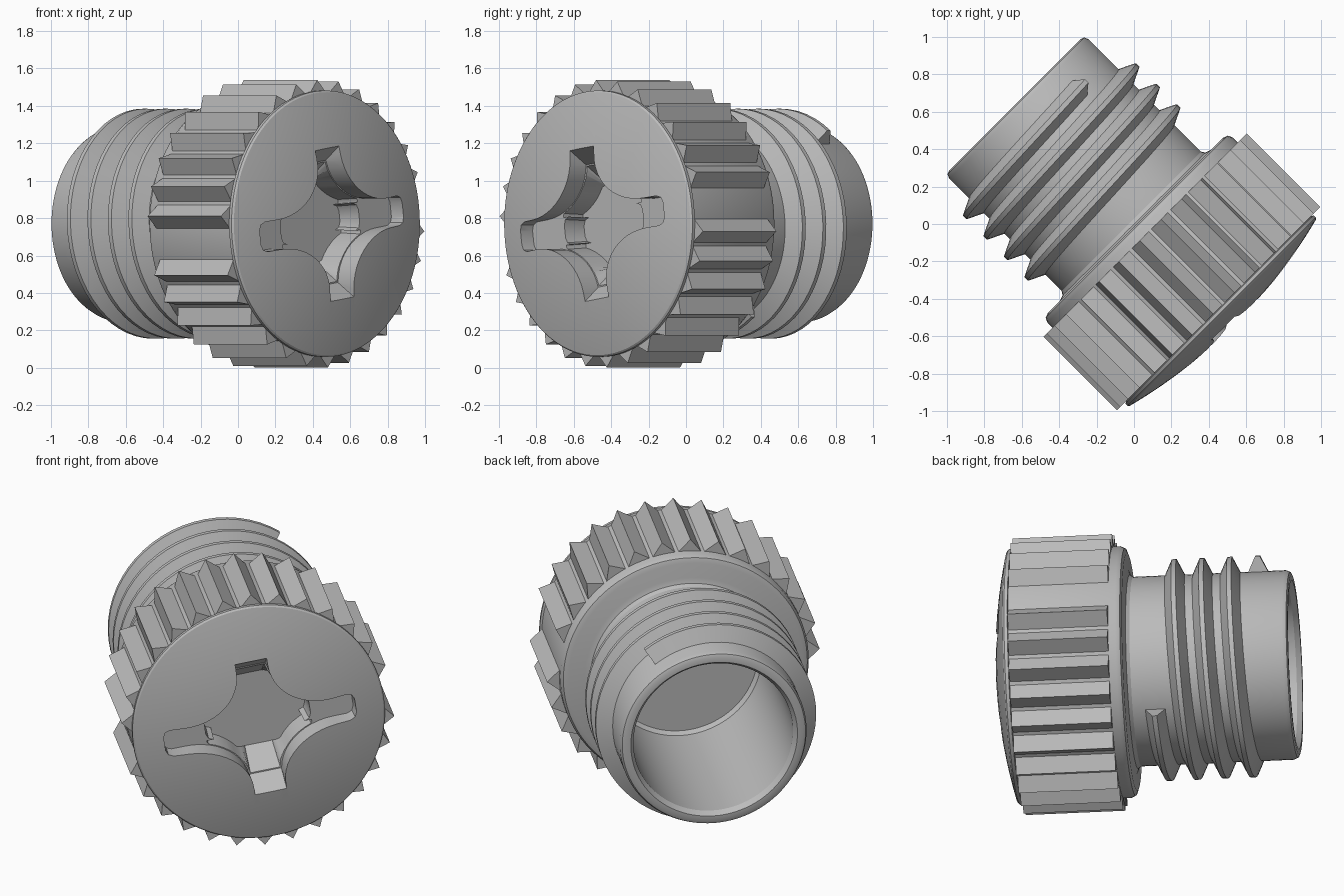
import bpy, bmesh, math
from mathutils import Matrix

if "Cube" in bpy.data.objects:
    bpy.data.objects.remove(bpy.data.objects["Cube"])

# Local frame: x = sideways, y = up, z = screw axis pointing out of the head
S = math.sqrt(0.5)
PLACE = Matrix(((S, 0, S, 0), (S, 0, -S, 0), (0, 1, 0, 0.77), (0, 0, 0, 1)))

grey = bpy.data.materials.new("plain grey")
grey.diffuse_color = (0.5, 0.5, 0.5, 1)
grey.use_nodes = True
grey.node_tree.nodes["Principled BSDF"].inputs["Base Color"].default_value = grey.diffuse_color


def make(name, bm):
    bmesh.ops.remove_doubles(bm, verts=bm.verts, dist=1e-5)
    bmesh.ops.recalc_face_normals(bm, faces=bm.faces)
    me = bpy.data.meshes.new(name)
    bm.to_mesh(me)
    bm.free()
    me.transform(PLACE)
    me.materials.append(grey)
    ob = bpy.data.objects.new(name, me)
    bpy.context.collection.objects.link(ob)
    return ob


def activate(ob):
    bpy.ops.object.select_all(action='DESELECT')
    ob.select_set(True)
    bpy.context.view_layer.objects.active = ob


def loft(bm, rings, cap=True):
    rows = [[bm.verts.new(p) for p in ring] for ring in rings]
    n = len(rows[0])
    for lo, hi in zip(rows, rows[1:]):
        for i in range(n):
            j = (i + 1) % n
            bm.faces.new((lo[i], lo[j], hi[j], hi[i]))
    if cap:
        bm.faces.new(rows[0][::-1])
        bm.faces.new(rows[-1])


def lathe(bm, profile, steps=96):
    verts = [bm.verts.new((r, 0, u)) for r, u in profile]
    edges = [bm.edges.new(p) for p in zip(verts, verts[1:])]
    bmesh.ops.spin(bm, geom=verts + edges, cent=(0, 0, 0), axis=(0, 0, 1),
                   angle=math.tau, steps=steps)


# Hollow body: bore, tube, flange, grip drum and domed cap
profile = [(0, 0.15), (0.43, 0.15), (0.45, 0.13), (0.45, -0.87), (0.47, -0.9),
           (0.5, -0.9), (0.517, -0.893), (0.527, -0.87), (0.527, -0.02),
           (0.54, 0.0), (0.57, 0.01), (0.66, 0.01), (0.688, 0.02), (0.7, 0.045),
           (0.7, 0.642), (0.712, 0.645), (0.712, 0.663)]
profile += [(0.703 * math.cos(t), 0.672 + 0.09 * math.sin(t) ** 2)
            for t in (i * math.pi / 20 for i in range(10))]
profile.append((0, 0.762))
bm = bmesh.new()
lathe(bm, profile)
body = make("hollow_body", bm)


# Cross-shaped recess outline: narrow arms flaring to the middle
def cross(h, v, u, shrink=0.0):
    wh, wv = 0.08 - shrink, 0.09 - shrink
    q = [(h, wh - 0.04), (h - 0.012, wh - 0.012), (h - 0.04, wh)]
    for i in range(13):
        t = math.pi / 2 * i / 12
        q.append((min(h, 0.42 - (0.42 - wv) * math.sin(t)),
                  min(v, 0.36 - (0.36 - wh) * math.cos(t))))
    q.append((wv, v))
    half = q + [(-x, y) for x, y in reversed(q)]
    full = half + [(-x, -y) for x, y in half]
    c, s = math.cos(math.radians(8)), math.sin(math.radians(8))
    return [(c * x - s * y, s * x + c * y, u) for x, y in full]


def cut(name, rings):
    bm = bmesh.new()
    loft(bm, rings)
    cutter = make(name, bm)
    cutter.hide_render = True
    activate(body)
    mod = body.modifiers.new(name, 'BOOLEAN')
    mod.operation, mod.solver, mod.object = 'DIFFERENCE', 'EXACT', cutter
    bpy.ops.object.modifier_apply(modifier=name)
    bpy.data.objects.remove(cutter)


cut("shallow_recess", [cross(0.54, 0.33, 0.62), cross(0.545, 0.41, 0.735),
                       cross(0.545, 0.41, 0.9)])
cut("deep_recess", [cross(0.29, 0.22, 0.48, 0.012), cross(0.3, 0.345, 0.65, 0.004)])
activate(body)
bpy.ops.object.shade_smooth_by_angle(angle=math.radians(30))

# Helical thread, 3.7 turns
rings = []
for i in range(223):
    deg = 54 + 6 * i
    a, mid = math.radians(deg), -0.7425 + 0.155 * deg / 360
    rings.append([(r * math.cos(a), r * math.sin(a), mid + d) for r, d in
                  ((0.51, -0.064), (0.615, -0.013), (0.615, 0.013), (0.51, 0.064))])
bm = bmesh.new()
loft(bm, rings)
thread = make("thread", bm)
activate(thread)
bpy.ops.object.shade_smooth_by_angle(angle=math.radians(30))

# Triangular grip ribs, one missing on each side
bm = bmesh.new()
for k in range(30):
    if k in (1, 16):
        continue
    mid = -3 + 12 * k
    tri = [(r, math.radians(mid + d)) for r, d in ((0.69, -6), (0.77, 0), (0.69, 6))]
    loft(bm, [[(r * math.cos(a), r * math.sin(a), u) for r, a in tri]
              for u in (0.085, 0.64)])
make("grip_ribs", bm)
